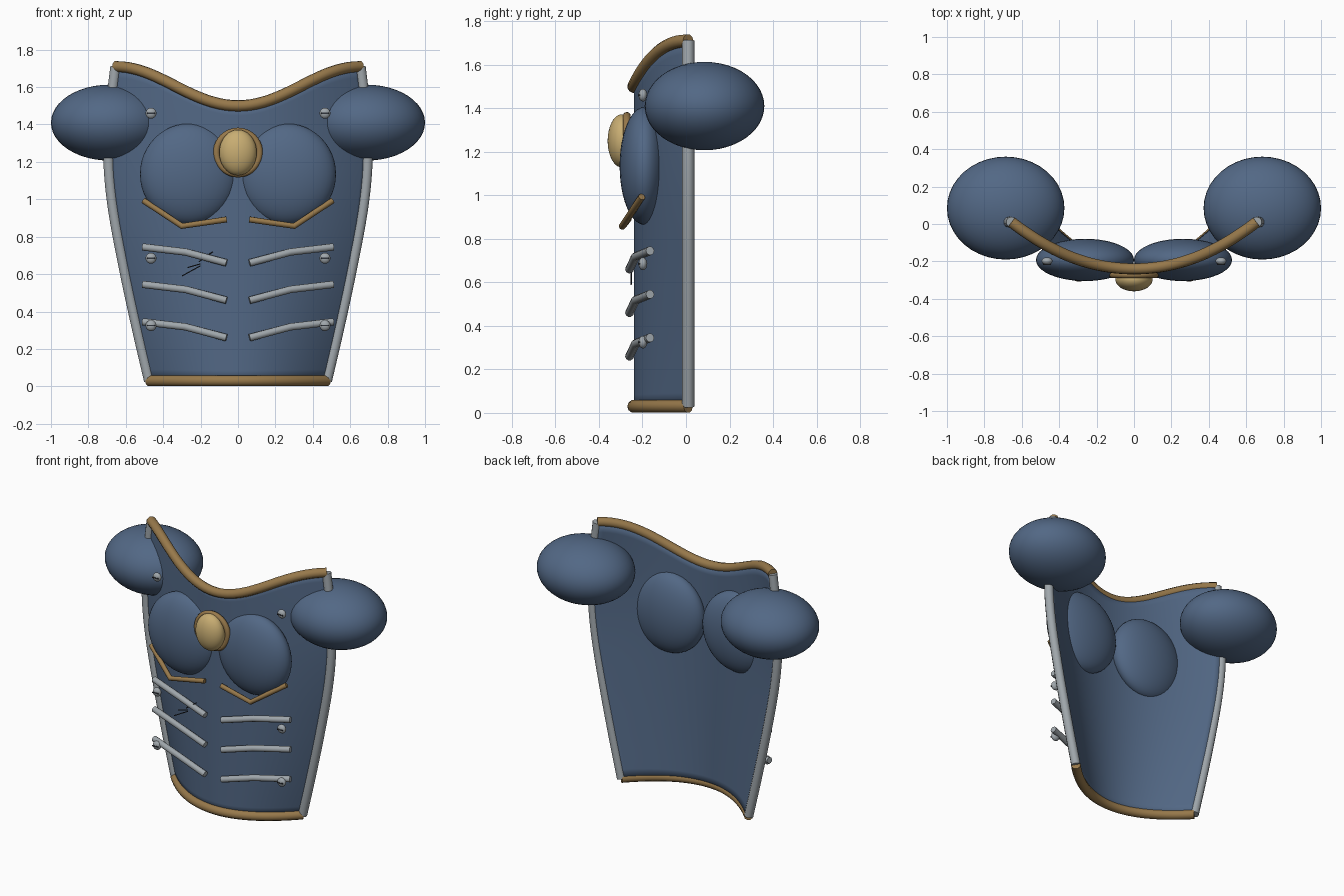
import bpy, bmesh, math
from mathutils import Vector

if "Cube" in bpy.data.objects:
    bpy.data.objects.remove(bpy.data.objects["Cube"])


def material(name, rgb):
    m = bpy.data.materials.new(name)
    m.diffuse_color = (*rgb, 1)
    m.use_nodes = True
    m.node_tree.nodes["Principled BSDF"].inputs["Base Color"].default_value = m.diffuse_color
    return m


BLUE = material("blue steel", (0.085, 0.138, 0.235))
BRASS = material("aged brass", (0.31, 0.19, 0.07))
STEEL = material("pale steel", (0.35, 0.385, 0.41))
GOLD = material("pale gold", (0.58, 0.42, 0.17))
DARK = material("dark groove", (0.03, 0.035, 0.045))


def finish(obj, name, mat, angle=40):
    obj.name = name
    obj.data.materials.clear()
    obj.data.materials.append(mat)
    bpy.ops.object.select_all(action='DESELECT')
    obj.select_set(True)
    bpy.context.view_layer.objects.active = obj
    bpy.ops.object.shade_smooth_by_angle(angle=math.radians(angle))
    return obj


def ellipsoid(name, mat, loc, radii, seg=40, rings=24):
    bpy.ops.mesh.primitive_uv_sphere_add(segments=seg, ring_count=rings, radius=1, location=loc)
    obj = bpy.context.object
    obj.scale = radii
    bpy.ops.object.transform_apply(location=False, rotation=False, scale=True)
    return finish(obj, name, mat, 60)


def tube(name, mat, points, radius):
    cu = bpy.data.curves.new(name, 'CURVE')
    cu.dimensions = '3D'
    cu.bevel_depth = radius
    cu.bevel_resolution = 3
    cu.use_fill_caps = True
    sp = cu.splines.new('POLY')
    sp.points.add(len(points) - 1)
    for p, co in zip(sp.points, points):
        p.co = (*co, 1)
    obj = bpy.data.objects.new(name, cu)
    bpy.context.collection.objects.link(obj)
    bpy.ops.object.select_all(action='DESELECT')
    obj.select_set(True)
    bpy.context.view_layer.objects.active = obj
    bpy.ops.object.convert(target='MESH')
    return finish(bpy.context.object, name, mat, 50)


# half width of the plate at each height
OUTLINE = [(0.03, 0.475), (0.3, 0.538), (0.62, 0.607), (0.95, 0.668),
           (1.2, 0.692), (1.45, 0.685), (1.71, 0.655)]


def half_width(z):
    n = len(OUTLINE)
    i = 0
    while i < n - 2 and z > OUTLINE[i + 1][0]:
        i += 1

    def slope(k):
        a, b = OUTLINE[max(k - 1, 0)], OUTLINE[min(k + 1, n - 1)]
        return (b[1] - a[1]) / (b[0] - a[0])
    (z0, w0), (z1, w1) = OUTLINE[i], OUTLINE[i + 1]
    h = z1 - z0
    t = min(max((z - z0) / h, 0), 1)
    return ((2*t**3 - 3*t**2 + 1) * w0 + (t**3 - 2*t**2 + t) * h * slope(i)
            + (3*t**2 - 2*t**3) * w1 + (t**3 - t**2) * h * slope(i + 1))


def surface(u, v):
    """Point on the plate: u from -1 to 1 across, v from 0 to 1 upward."""
    top = 1.50 + 0.21 * (1 - math.cos(math.pi * u)) / 2
    z = 0.03 + v * (top - 0.03)
    return Vector((u * half_width(z), -0.24 + 0.25 * u * u, z))


# curved chest plate
NU, NV = 40, 28
bm = bmesh.new()
grid = [[bm.verts.new(surface(2 * i / NU - 1, j / NV)) for i in range(NU + 1)]
        for j in range(NV + 1)]
for j in range(NV):
    for i in range(NU):
        bm.faces.new((grid[j][i], grid[j][i + 1], grid[j + 1][i + 1], grid[j + 1][i]))
me = bpy.data.meshes.new("chest_plate")
bm.to_mesh(me)
bm.free()
plate = bpy.data.objects.new("chest_plate", me)
bpy.context.collection.objects.link(plate)
finish(plate, "chest_plate", BLUE)
mod = plate.modifiers.new("thickness", 'SOLIDIFY')
mod.thickness = 0.025
mod.offset = -1

# brass rims along the neckline and the waist
for name, v in (("neck_rim", 1), ("waist_rim", 0)):
    tube(name, BRASS, [surface(2 * i / NU - 1, v) for i in range(NU + 1)], 0.03)

# medallion
ellipsoid("medallion_gem", GOLD, (0, -0.295, 1.25), (0.1, 0.065, 0.122))
bpy.ops.mesh.primitive_torus_add(major_radius=0.115, minor_radius=0.018, major_segments=40,
                                 minor_segments=10, location=(0, -0.272, 1.25),
                                 rotation=(math.pi / 2, 0, 0))
finish(bpy.context.object, "medallion_ring", BRASS, 60)

for s, side in ((-1, "left"), (1, "right")):
    # side trim, shoulder guard and chest bulge
    tube("side_trim_" + side, STEEL, [surface(s, j / NV) for j in range(NV + 1)], 0.029)
    ellipsoid("shoulder_guard_" + side, BLUE, (s * 0.686, 0.085, 1.41), (0.314, 0.275, 0.203))
    ellipsoid("chest_bulge_" + side, BLUE, (s * 0.262, -0.192, 1.135), (0.262, 0.113, 0.27))

    # brass strip under the bulge
    tube("chest_strip_" + side, BRASS, [(s * 0.505, -0.203, 0.993), (s * 0.3, -0.293, 0.857),
                                        (s * 0.062, -0.265, 0.892)], 0.016)
    # steel ribs
    for k in range(3):
        z = 0.2 * k
        tube(f"rib_{side}_{k}", STEEL, [(s * 0.508, -0.165, 0.345 + z), (s * 0.28, -0.232, 0.318 + z),
                                        (s * 0.062, -0.26, 0.26 + z)], 0.02)
    # slotted screws
    for k, z in enumerate((0.325, 0.685, 1.46)):
        ellipsoid(f"screw_{side}_{k}", STEEL, (s * 0.465, -0.198, z), (0.029, 0.02, 0.029), 20, 12)
        bpy.ops.mesh.primitive_cube_add(size=1, location=(s * 0.465, -0.216, z))
        slot = bpy.context.object
        slot.scale = (0.042, 0.008, 0.007)
        finish(slot, f"screw_slot_{side}_{k}", DARK)

# battle scratches
for k, (x0, z0, x1, z1) in enumerate(((-0.3, 0.59, -0.2, 0.645), (-0.27, 0.635, -0.2, 0.655),
                                      (-0.21, 0.665, -0.135, 0.72))):
    tube(f"scratch_{k}", DARK, [(x0, -0.252, z0), (x1, -0.252, z1)], 0.003)
